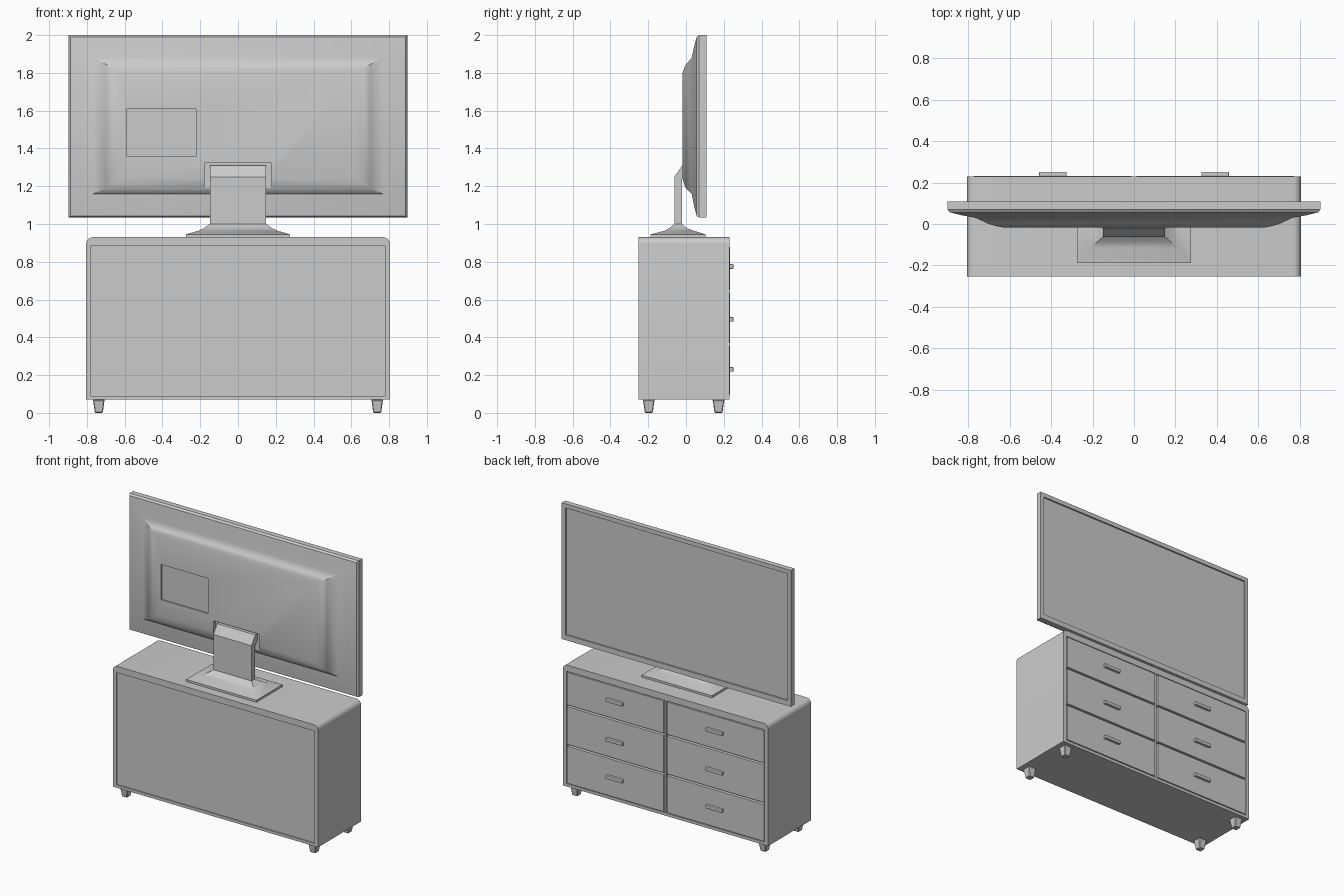
import bpy, bmesh, math

cube = bpy.data.objects.get("Cube")
if cube:
    bpy.data.objects.remove(cube, do_unlink=True)

# One plain grey for everything
grey = bpy.data.materials.new("plain grey")
grey.use_nodes = True
colour = (0.6, 0.6, 0.6, 1)
grey.diffuse_color = colour
grey.node_tree.nodes["Principled BSDF"].inputs["Base Color"].default_value = colour


def loft(name, rings):
    """Skin a stack of closed rings and cap both ends."""
    bm = bmesh.new()
    loops = [[bm.verts.new(p) for p in ring] for ring in rings]
    n = len(loops[0])
    for a, b in zip(loops, loops[1:]):
        for i in range(n):
            j = (i + 1) % n
            bm.faces.new((a[i], a[j], b[j], b[i]))
    bm.faces.new(loops[0])
    bm.faces.new(loops[-1])
    bmesh.ops.recalc_face_normals(bm, faces=bm.faces)
    mesh = bpy.data.meshes.new(name)
    bm.to_mesh(mesh)
    bm.free()
    ob = bpy.data.objects.new(name, mesh)
    bpy.context.collection.objects.link(ob)
    mesh.materials.append(grey)
    return ob


def rect_xz(hx, z0, z1, y):
    return [(-hx, y, z0), (hx, y, z0), (hx, y, z1), (-hx, y, z1)]


def rect_xy(x0, x1, y0, y1, z):
    return [(x0, y0, z), (x1, y0, z), (x1, y1, z), (x0, y1, z)]


def box(name, x0, x1, y0, y1, z0, z1, bevel=0):
    ob = loft(name, [rect_xy(x0, x1, y0, y1, z0), rect_xy(x0, x1, y0, y1, z1)])
    if bevel:
        mod = ob.modifiers.new("bevel", "BEVEL")
        mod.width = bevel
        mod.segments = 2
    return ob


def cut(target, name, *size):
    cutter = box(name, *size)
    cutter.hide_render = True
    cutter.hide_viewport = True
    mod = target.modifiers.new(name, "BOOLEAN")
    mod.operation = "DIFFERENCE"
    mod.solver = "EXACT"
    mod.object = cutter


def smooth(ob, degrees):
    bpy.ops.object.select_all(action="DESELECT")
    ob.select_set(True)
    bpy.context.view_layer.objects.active = ob
    bpy.ops.object.shade_smooth_by_angle(angle=math.radians(degrees))


# Cabinet body: rounded upper corners, extruded front to back
W, BOTTOM, TOP, R = 0.804, 0.07, 0.93, 0.035
FRONT, BACK = -0.252, 0.229
arc = [(W - R + R * math.cos(math.radians(a)), TOP - R + R * math.sin(math.radians(a)))
       for a in range(0, 91, 15)]
outline = [(W, BOTTOM)] + arc + [(-x, z) for x, z in reversed(arc)] + [(-W, BOTTOM)]
cabinet = loft("cabinet_body", [[(x, y, z) for x, z in outline] for y in (FRONT, BACK)])
smooth(cabinet, 30)
cut(cabinet, "plain_panel_recess", -0.777, 0.777, -0.3, FRONT + 0.008, 0.09, 0.885)
cut(cabinet, "drawer_opening", -0.777, 0.777, BACK - 0.03, 0.3, 0.09, 0.885)

# Drawers with handles, and the divider between the two columns
box("drawer_divider", -0.006, 0.006, BACK - 0.031, BACK - 0.004, 0.09, 0.885)
rows = ((0.095, 0.358, 0.23), (0.37, 0.638, 0.495), (0.65, 0.88, 0.775))
for side, s in (("right", -1), ("left", 1)):
    for level, (z0, z1, zh) in zip(("lower", "middle", "upper"), rows):
        x0, x1 = sorted((s * 0.012, s * 0.772))
        box(f"{level}_{side}_drawer", x0, x1, BACK - 0.031, 0.232, z0, z1, 0.002)
        x0, x1 = sorted((s * 0.325, s * 0.457))
        box(f"{level}_{side}_handle", x0, x1, 0.23, 0.251, zh - 0.012, zh + 0.012, 0.004)

# Tapered feet
for side, x in (("right", -0.737), ("left", 0.737)):
    for end, y in (("front", -0.197), ("back", 0.172)):
        foot = loft(f"{end}_{side}_foot", [
            rect_xy(x - h, x + h, y - h, y + h, z)
            for h, z in ((0.021, 0), (0.029, 0.058), (0.033, 0.07))])
        mod = foot.modifiers.new("bevel", "BEVEL")
        mod.width = 0.004
        mod.segments = 1

# Screen: recessed display, bezel, and stepped rear housing in one skin
screen = loft("television", [rect_xz(*r) for r in (
    (0.87, 1.072, 1.97, 0.097),
    (0.87, 1.072, 1.97, 0.108),
    (0.898, 1.035, 2.0, 0.108),
    (0.898, 1.035, 2.0, 0.07),
    (0.888, 1.042, 1.99, 0.056),
    (0.83, 1.1, 1.935, 0.042),
    (0.765, 1.16, 1.88, 0.03),
    (0.7, 1.188, 1.845, 0.0),
    (0.665, 1.21, 1.825, -0.01),
    (0.625, 1.24, 1.8, -0.018))])
smooth(screen, 30)
cut(screen, "housing_panel_recess", -0.59, -0.222, -0.1, -0.008, 1.36, 1.61)
cut(screen, "stand_socket", -0.178, 0.178, -0.1, 0.004, 1.19, 1.322)

# Stand: flared foot and a neck that leans into the socket
stand = loft("stand_base", [rect_xy(-h, h, y0, y1, z) for h, y0, y1, z in (
    (0.275, -0.187, 0.104, 0.93),
    (0.275, -0.187, 0.104, 0.945),
    (0.21, -0.115, 0.04, 0.964),
    (0.18, -0.088, 0.005, 0.978),
    (0.15, -0.062, -0.022, 1.0))])
smooth(stand, 25)
profile = ((-0.062, 0.99), (-0.062, 1.25), (-0.02, 1.31), (0.01, 1.31),
           (0.01, 1.27), (-0.022, 1.235), (-0.022, 0.99))
loft("stand_neck", [[(x, y, z) for y, z in profile] for x in (-0.149, 0.149)])
